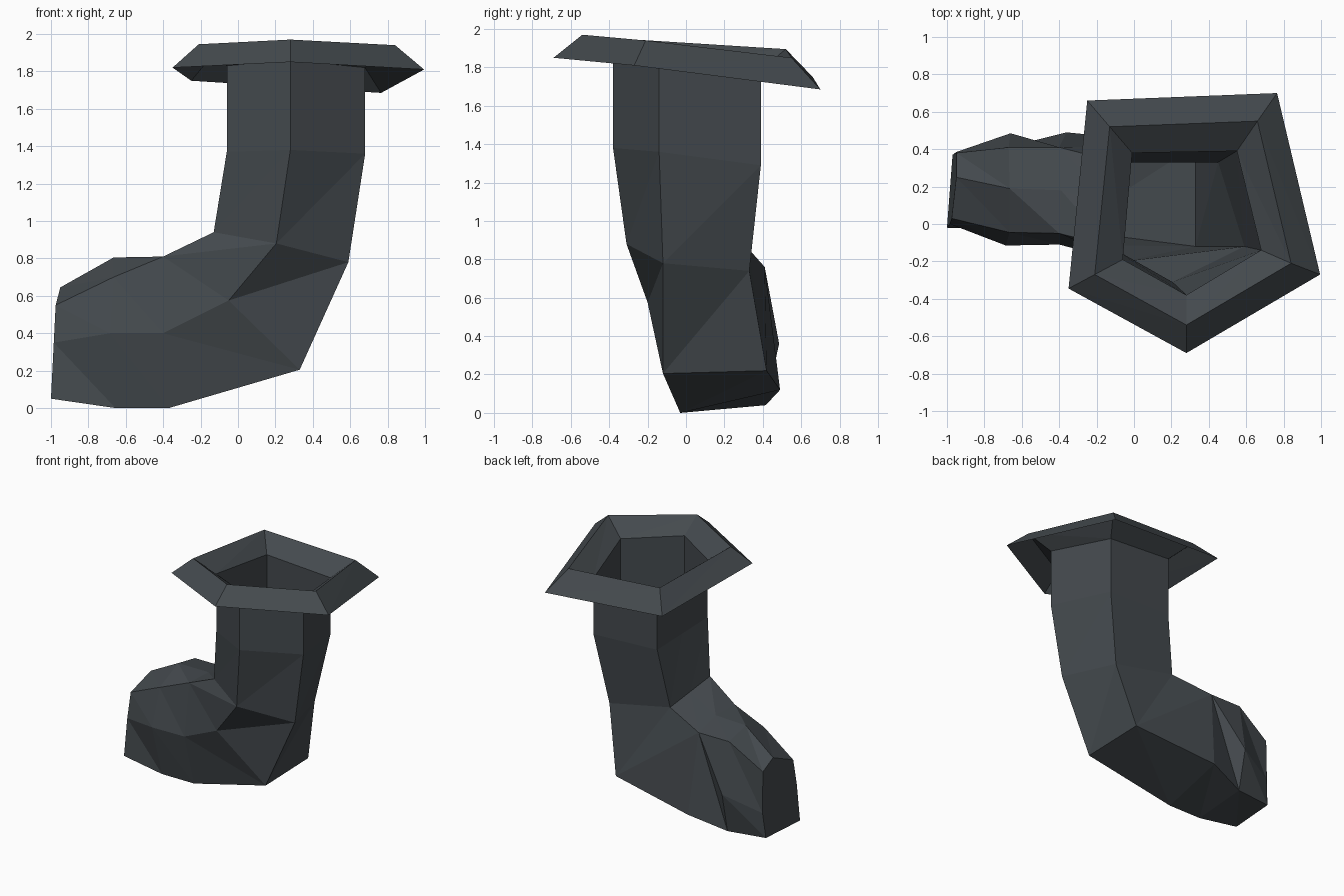
import bpy

if "Cube" in bpy.data.objects:
    bpy.data.objects.remove(bpy.data.objects["Cube"])

# One dark slate colour for the whole boot
slate = bpy.data.materials.new("dark_slate")
slate.diffuse_color = (0.058, 0.068, 0.076, 1)
slate.use_nodes = True
slate.node_tree.nodes["Principled BSDF"].inputs["Base Color"].default_value = slate.diffuse_color


def loft(name, rings, cap_first=False):
    """Join rings of equal length with flat faces; repeated points share a vertex."""
    index, verts, faces = {}, [], []

    def vid(p):
        if p not in index:
            index[p] = len(verts)
            verts.append(p)
        return index[p]

    ids = [[vid(p) for p in ring] for ring in rings]
    n = len(ids[0])
    for a, b in zip(ids, ids[1:]):
        for i in range(n):
            j = (i + 1) % n
            for tri in ((a[i], a[j], b[j]), (a[i], b[j], b[i])):
                if len(set(tri)) == 3:
                    faces.append(tri)
    if cap_first:
        faces.append(tuple(reversed(ids[0])))
    mesh = bpy.data.meshes.new(name)
    mesh.from_pydata(verts, [], faces)
    mesh.materials.append(slate)
    mesh.update()
    obj = bpy.data.objects.new(name, mesh)
    bpy.context.collection.objects.link(obj)
    return obj


def widen(ring):
    """Turn a five-sided leg ring into the seven slots used by the foot."""
    back, left, front, right, back_right = ring
    mid = tuple((p + q) / 2 for p, q in zip(back, left))
    return [back, mid, left, front, right, back_right, back]


# Leg rings: back left, left, front, right, back right
opening = [(-.01, .38, 1.78), (-.06, -.19, 1.83), (.28, -.38, 1.86),
           (.68, -.14, 1.82), (.55, .39, 1.74)]
shin = [(-.01, .38, 1.31), (-.06, -.19, 1.37), (.28, -.38, 1.38),
        (.68, -.14, 1.36), (.55, .39, 1.29)]
ankle = [(-.09, .33, .85), (-.13, -.12, .94), (.205, -.31, .88),
         (.59, -.12, .78), (.45, .33, .74)]

# Foot rings: back top, crown, front top, front side, sole front, sole back, back side
toe = [(-.95, .38, .58), (-.95, .25, .645), (-.975, .03, .55), (-.985, .0, .35),
       (-1, -.02, .05), (-.97, .37, .05), (-.95, .385, .25)]
ball = [(-.67, .41, .76), (-.665, .19, .805), (-.665, -.045, .70), (-.685, -.115, .40),
        (-.655, -.03, 0), (-.66, .415, .04), (-.66, .485, .36)]
instep = [(-.40, .41, .76), (-.39, .18, .81), (-.40, -.05, .81), (-.40, -.11, .40),
          (-.37, -.03, 0), (-.36, .49, .12), (-.40, .41, .76)]
heel = instep[:3] + [(-.05, -.20, .575), (.33, -.12, .205), (.33, .42, .22), instep[0]]

loft("boot_body", [toe, ball, instep, heel, widen(ankle), widen(shin), widen(opening)],
     cap_first=True)

# Flared brim: outer edge, ridge, then down into the opening
outer = [(-.25, .66, 1.75), (-.35, -.345, 1.82), (.28, -.69, 1.85),
         (.995, -.27, 1.81), (.765, .70, 1.685)]
ridge = [(-.13, .52, 1.895), (-.21, -.27, 1.945), (.28, -.54, 1.97),
         (.84, -.21, 1.94), (.66, .55, 1.85)]
loft("boot_brim", [outer, ridge, opening])
